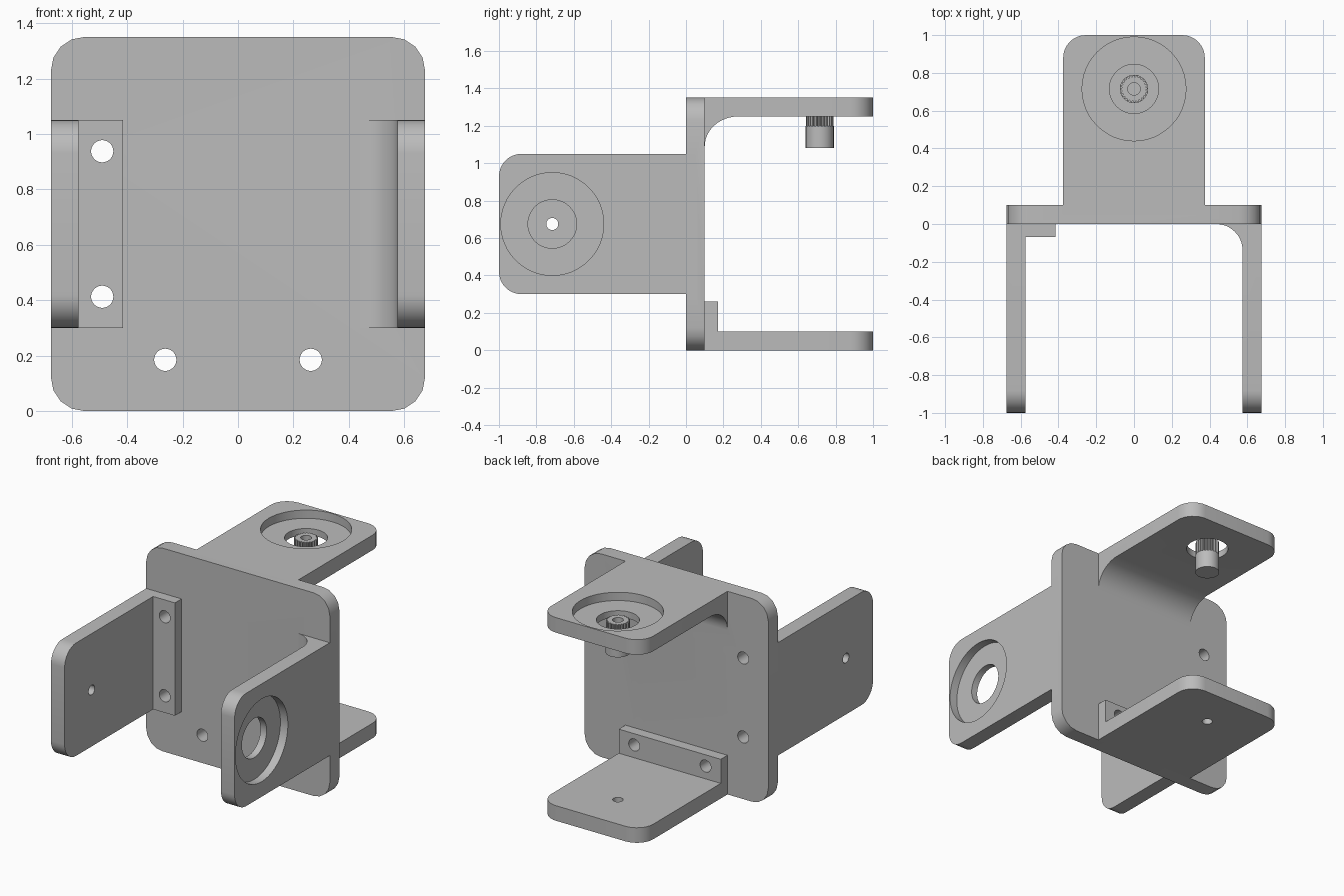
import bpy, bmesh
from math import sin, cos, pi, radians
from mathutils import Matrix, Vector

cube = bpy.data.objects.get("Cube")
if cube:
    bpy.data.objects.remove(cube, do_unlink=True)

grey = bpy.data.materials.new("matte grey")
grey.use_nodes = True
grey.diffuse_color = (0.5, 0.5, 0.5, 1)
grey.node_tree.nodes["Principled BSDF"].inputs["Base Color"].default_value = (0.5, 0.5, 0.5, 1)

X, Y, Z = Vector((1, 0, 0)), Vector((0, 1, 0)), Vector((0, 0, 1))


def frame(origin, along, out):
    """Local y runs along the arm, local z points to its outer face."""
    m = Matrix((along.cross(out), along, out)).transposed().to_4x4()
    return Matrix.Translation(origin) @ m


def prism(name, outline, low, high, matrix=Matrix()):
    """Extrude a flat outline from low to high along local z."""
    bm = bmesh.new()
    base = bm.faces.new([bm.verts.new((x, y, low)) for x, y in outline])
    top = bmesh.ops.extrude_face_region(bm, geom=[base])["geom"]
    bmesh.ops.translate(bm, vec=(0, 0, high - low),
                        verts=[v for v in top if isinstance(v, bmesh.types.BMVert)])
    bmesh.ops.transform(bm, matrix=matrix, verts=bm.verts)
    bmesh.ops.recalc_face_normals(bm, faces=bm.faces)
    mesh = bpy.data.meshes.new(name)
    bm.to_mesh(mesh)
    bm.free()
    mesh.materials.append(grey)
    obj = bpy.data.objects.new(name, mesh)
    bpy.context.collection.objects.link(obj)
    return obj


def arc(cx, cy, rx, ry, start, end, steps):
    angles = [radians(start + (end - start) * i / steps) for i in range(steps + 1)]
    return [(cx + rx * cos(a), cy + ry * sin(a)) for a in angles]


def disc(name, x, y, r, low, high, matrix=Matrix()):
    return prism(name, arc(x, y, r, r, 0, 360, 48)[:-1], low, high, matrix)


def combine(target, tool, operation):
    mod = target.modifiers.new(operation.lower(), 'BOOLEAN')
    mod.operation, mod.object, mod.solver = operation, tool, 'EXACT'
    bpy.context.view_layer.objects.active = target
    bpy.ops.object.modifier_apply(modifier=mod.name)
    bpy.data.objects.remove(tool, do_unlink=True)


def finish(obj):
    obj.data.shade_smooth()
    obj.data.set_sharp_from_angle(angle=radians(30))


T, HALF, R, PIVOT = 0.1, 0.375, 0.12, 0.715


def arm(name, start, matrix):
    """Flat arm with two rounded corners at its free end."""
    outline = [(-HALF, start), (HALF, start)]
    outline += arc(HALF - R, 1 - R, R, R, 0, 90, 8)
    outline += arc(R - HALF, 1 - R, R, R, 90, 180, 8)
    return prism(name, outline, 0, T, matrix)


# Central plate with rounded corners
W = 0.675
corners = []
for sx, sy, a in ((1, 1, 0), (-1, 1, 90), (-1, -1, 180), (1, -1, 270)):
    corners += arc(sx * (W - R), sy * (W - R), R, R, a, a + 90, 4)
plate = prism("mounting_plate", corners, 0, T, frame((0, 0, W), Z, Y))

# Fixed arms: fillet at the root, round recess and opening at the end
SIDE = Matrix(((0, 0, 1, 0), (1, 0, 0, 0), (0, 1, 0, 0), (0, 0, 0, 1)))
for base, rise, run, m in ((0, 0.14, 0.14, frame((W - T, 0, W), -Y, X)),
                           (T, 0.16, 0.18, frame((0, 0, 2 * W - T), Y, Z))):
    combine(plate, arm("fixed_arm", base - 0.05, m), 'UNION')
    curve = [(base - 0.05, 0.05), (base + run, 0.05)]
    curve += arc(base + run, -rise, run, rise, 90, 180, 12) + [(base - 0.05, -rise)]
    combine(plate, prism("fillet", curve, -HALF, HALF, m @ SIDE), 'UNION')
    combine(plate, disc("recess", 0, PIVOT, 0.275, 0.045, 0.2, m), 'DIFFERENCE')
    combine(plate, disc("opening", 0, PIVOT, 0.13, -0.1, 0.2, m), 'DIFFERENCE')

# Bolted brackets: arm with upright flange, pivot hole and two bolt holes
for name, base, m in (("side_bracket", 0, frame((T - W, 0, W), -Y, -X)),
                      ("bottom_bracket", T, frame((0, 0, T), Y, -Z))):
    bracket = arm(name, base, m)
    wall = [(base, -0.16), (base + 0.07, -0.16), (base + 0.07, 0.05), (base, 0.05)]
    combine(bracket, prism("flange", wall, -HALF, HALF, m @ SIDE), 'UNION')
    combine(bracket, disc("pivot_hole", 0, PIVOT, 0.032, -0.1, 0.2, m), 'DIFFERENCE')
    across = m @ Matrix.Rotation(-pi / 2, 4, 'X')
    for x in (-0.2625, 0.2625):
        for part in (bracket, plate):
            combine(part, disc("bolt_hole", x, 0.085, 0.04, base - 0.2, base + 0.2, across),
                    'DIFFERENCE')
    finish(bracket)
finish(plate)

# Splined output shaft hanging in the top opening
shaft = disc("output_shaft", 0, PIVOT, 0.075, 1.08, 1.2)
teeth = 24
rim = []
for i in range(teeth * 4):
    r = 0.073 if i % 4 < 2 else 0.064
    a = 2 * pi * i / (teeth * 4)
    rim.append((r * cos(a), PIVOT + r * sin(a)))
spline = prism("shaft_spline", rim, 1.2, 1.295)
combine(spline, disc("bore", 0, PIVOT, 0.033, 1.22, 1.4), 'DIFFERENCE')
finish(shaft)
finish(spline)
